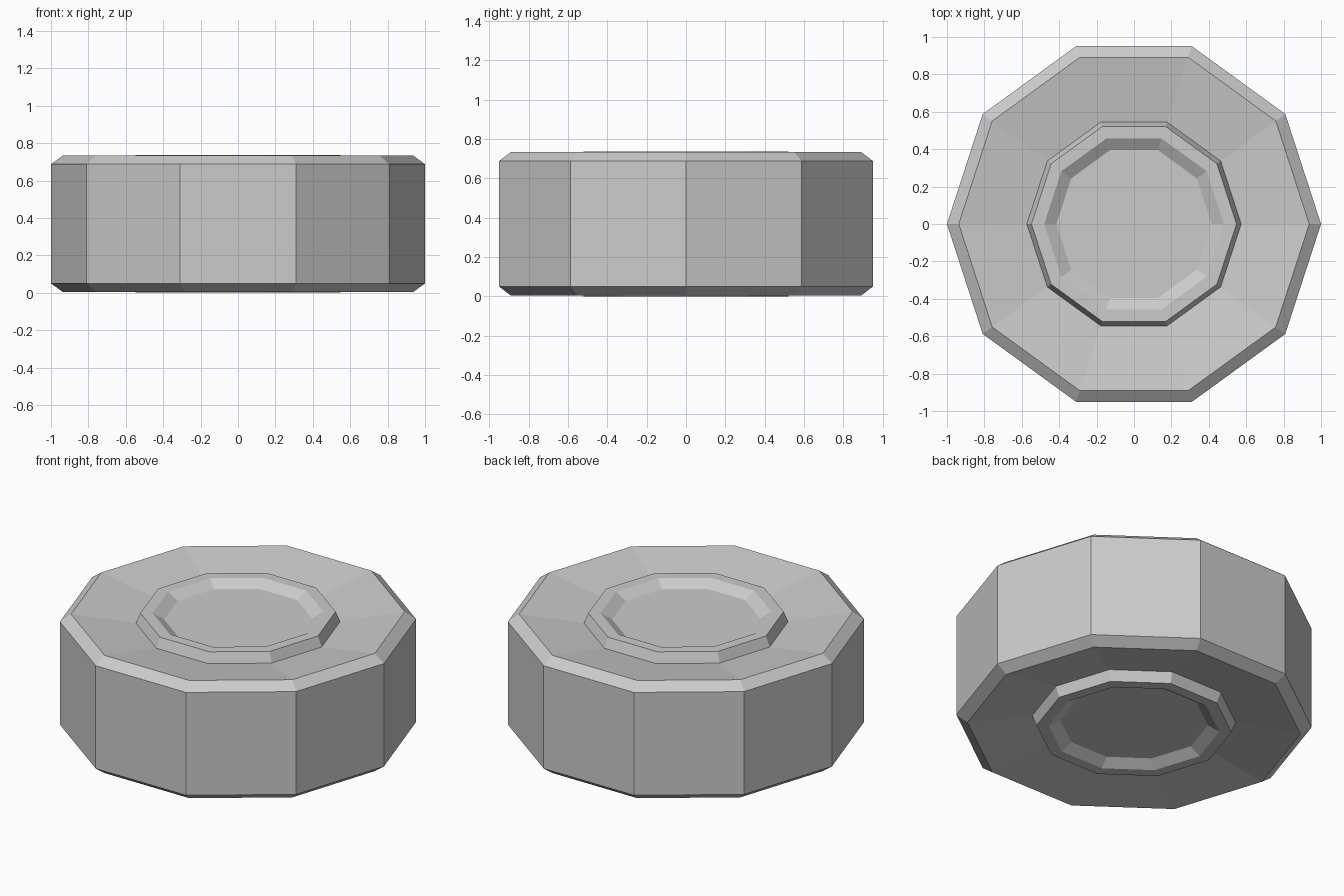
import bpy, bmesh, math

if "Cube" in bpy.data.objects:
    bpy.data.objects.remove(bpy.data.objects["Cube"])

SIDES = 10
HEIGHT = 0.737

# Half profile (radius, z) from the recessed hub floor out to the tread edge
upper = [(0.415, 0.697), (0.48, HEIGHT), (0.548, HEIGHT), (0.573, 0.675),
         (0.937, 0.733), (1.0, 0.687)]
# Mirror the profile for the underside
profile = upper + [(r, HEIGHT - z) for r, z in reversed(upper)]

# Ten-sided wheel: rings joined by quads, closed by the two hub floors
bm = bmesh.new()
rings = []
for r, z in profile:
    rings.append([bm.verts.new((r * math.cos(math.tau * i / SIDES),
                                r * math.sin(math.tau * i / SIDES), z))
                  for i in range(SIDES)])
for a, b in zip(rings, rings[1:]):
    for i in range(SIDES):
        j = (i + 1) % SIDES
        bm.faces.new((a[i], b[i], b[j], a[j]))
bm.faces.new(rings[0])
bm.faces.new(rings[-1][::-1])
bmesh.ops.recalc_face_normals(bm, faces=bm.faces)

mesh = bpy.data.meshes.new("wheel")
bm.to_mesh(mesh)
bm.free()
wheel = bpy.data.objects.new("wheel", mesh)
bpy.context.collection.objects.link(wheel)
